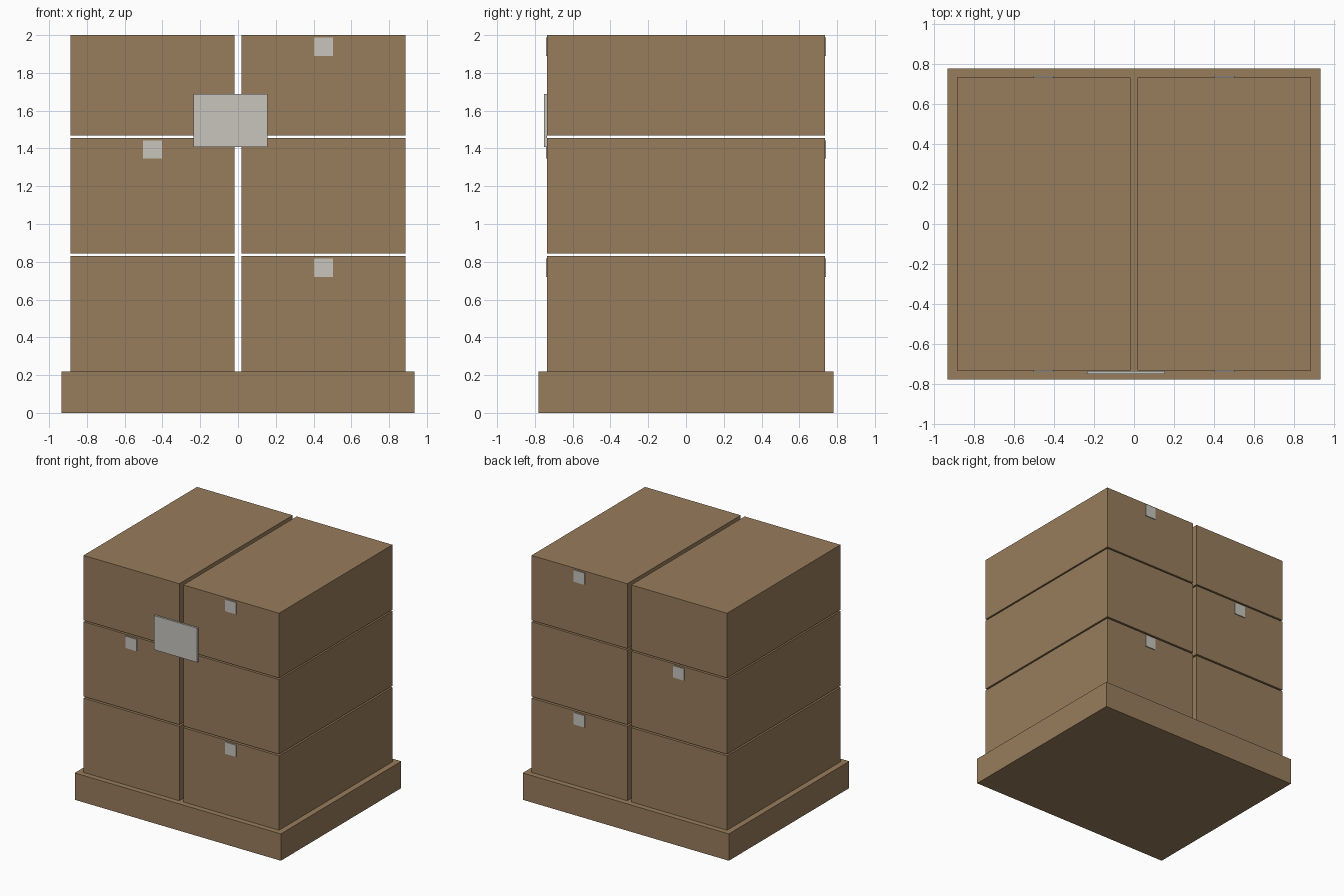
import bpy

old = bpy.data.objects.get("Cube")
if old:
    bpy.data.objects.remove(old, do_unlink=True)


def make_material(name, rgb):
    mat = bpy.data.materials.new(name)
    mat.use_nodes = True
    mat.diffuse_color = (*rgb, 1)
    bsdf = next(n for n in mat.node_tree.nodes if n.type == 'BSDF_PRINCIPLED')
    bsdf.inputs["Base Color"].default_value = (*rgb, 1)
    return mat


cardboard = make_material("cardboard brown", (0.314, 0.205, 0.107))
paper = make_material("label grey", (0.578, 0.558, 0.515))


def block(name, x, y, z, mat):
    """Axis-aligned box from (min, max) ranges."""
    ranges = (x, y, z)
    bpy.ops.mesh.primitive_cube_add(size=1, location=[(a + b) / 2 for a, b in ranges])
    obj = bpy.context.object
    obj.name = name
    obj.scale = [b - a for a, b in ranges]
    bpy.ops.object.transform_apply(location=False, rotation=False, scale=True)
    obj.data.materials.append(mat)
    return obj


DEPTH = 0.735          # half depth of the cartons
INNER, OUTER = 0.018, 0.887
LABEL = 0.007          # label thickness

# Pallet base
block("pallet_base", (-0.935, 0.935), (-0.78, 0.78), (0, 0.22), cardboard)

# Three layers of two cartons, with a label front and back on alternating sides
layers = [("bottom", 0.22, 0.83, 1), ("middle", 0.843, 1.456, -1), ("top", 1.468, 2.0, 1)]
for level, low, high, label_side in layers:
    for side, sign in (("left", 1), ("right", -1)):
        x = sorted((sign * INNER, sign * OUTER))
        block(f"{level}_{side}_carton", x, (-DEPTH, DEPTH), (low, high), cardboard)
    centre = label_side * INNER + label_side * (OUTER - INNER) / 2
    for face, sign in (("front", -1), ("back", 1)):
        y = sorted((sign * DEPTH, sign * (DEPTH + LABEL)))
        block(f"{level}_{face}_label", (centre - 0.05, centre + 0.05), y,
              (high - 0.11, high - 0.013), paper)

# Large shipping sheet across the front seam
block("shipping_sheet", (-0.236, 0.156), (-DEPTH - 0.017, -DEPTH - 0.002), (1.407, 1.688), paper)
